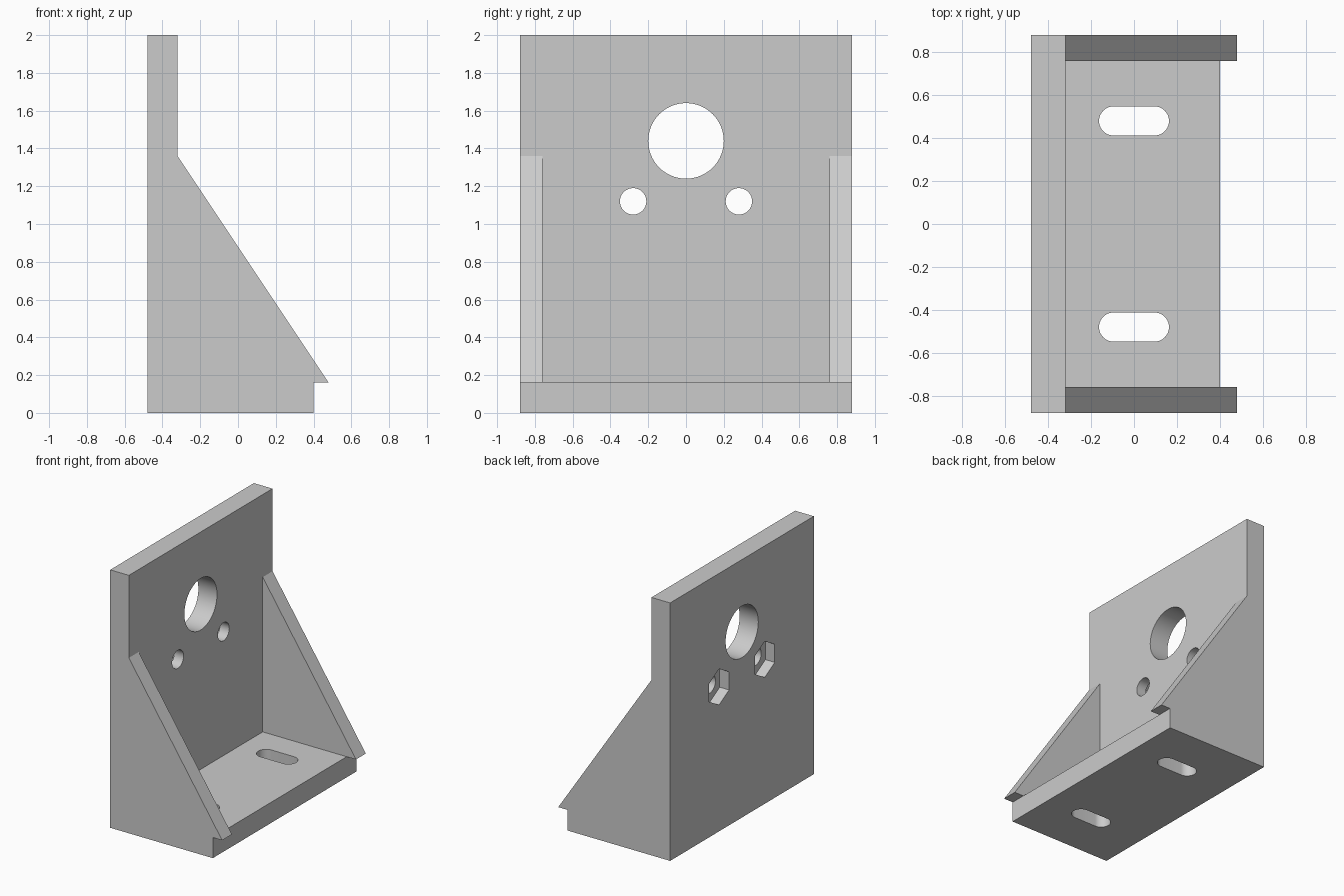
import bpy
import math
from mathutils import Vector

if "Cube" in bpy.data.objects:
    bpy.data.objects.remove(bpy.data.objects["Cube"], do_unlink=True)

WALL_BACK, WALL_FRONT = -0.48, -0.32
HALF_WIDTH, GUSSET_INNER = 0.88, 0.76
BASE_TOP = 0.16

grey = bpy.data.materials.new("plain grey")
grey.use_nodes = True
grey.diffuse_color = (0.6, 0.6, 0.6, 1)
grey.node_tree.nodes["Principled BSDF"].inputs["Base Color"].default_value = (0.6, 0.6, 0.6, 1)


def prism(name, outline, offset):
    """Closed solid made by sweeping a 3D outline along an offset."""
    n = len(outline)
    start = [Vector(p) for p in outline]
    verts = start + [p + Vector(offset) for p in start]
    faces = [list(range(n)), list(range(2 * n - 1, n - 1, -1))]
    faces += [[(i + 1) % n, i, i + n, (i + 1) % n + n] for i in range(n)]
    mesh = bpy.data.meshes.new(name)
    mesh.from_pydata(verts, [], faces)
    obj = bpy.data.objects.new(name, mesh)
    bpy.context.collection.objects.link(obj)
    mesh.materials.append(grey)
    # Consistent outward normals
    bpy.context.view_layer.objects.active = obj
    bpy.ops.object.mode_set(mode="EDIT")
    bpy.ops.mesh.select_all(action="SELECT")
    bpy.ops.mesh.normals_make_consistent(inside=False)
    bpy.ops.object.mode_set(mode="OBJECT")
    return obj


def ring(radius, sides, turn=0.0):
    return [(radius * math.cos(turn + math.tau * i / sides),
             radius * math.sin(turn + math.tau * i / sides)) for i in range(sides)]


def wall_cutter(name, y, z, radius, sides, depth, turn=0.0):
    """Cutter running from behind the wall into it by the given depth."""
    x = WALL_BACK - 0.05
    return prism(name, [(x, y + a, z + b) for a, b in ring(radius, sides, turn)],
                 (depth + 0.05, 0, 0))


def slot_cutter(name, y, radius, reach):
    """Rounded slot through the base."""
    steps = 20
    arc = [math.pi * i / steps - math.pi / 2 for i in range(steps + 1)]
    right = [(reach + radius * math.cos(t), y + radius * math.sin(t), -0.05) for t in arc]
    left = [(-px, 2 * y - py, pz) for px, py, pz in right]
    return prism(name, right + left, (0, 0, BASE_TOP + 0.1))


# Bracket body: side profile swept over the full width
profile = [(WALL_BACK, 0), (0.4, 0), (0.4, BASE_TOP), (0.48, BASE_TOP),
           (WALL_FRONT, 1.36), (WALL_FRONT, 2), (WALL_BACK, 2)]
bracket = prism("angle_bracket", [(x, -HALF_WIDTH, z) for x, z in profile],
                (0, 2 * HALF_WIDTH, 0))

# Space between the two side gussets
cutters = [prism("gusset_gap",
                 [(WALL_FRONT, -GUSSET_INNER, BASE_TOP), (0.7, -GUSSET_INNER, BASE_TOP),
                  (0.7, -GUSSET_INNER, 1.8), (WALL_FRONT, -GUSSET_INNER, 1.8)],
                 (0, 2 * GUSSET_INNER, 0))]

# Large bore, bolt holes with hexagonal nut pockets, and base slots
cutters.append(wall_cutter("main_bore", 0, 1.44, 0.2, 64, 0.25))
for side in (-1, 1):
    cutters.append(wall_cutter("bolt_hole", side * 0.28, 1.12, 0.07, 40, 0.25))
    cutters.append(wall_cutter("nut_pocket", side * 0.28, 1.12, 0.14, 6, 0.08, math.pi / 2))
    cutters.append(slot_cutter("base_slot", side * 0.48, 0.068, 0.095))

# Cut everything out and drop the cutters
bpy.context.view_layer.objects.active = bracket
for cutter in cutters:
    cutter.hide_render = True
    mod = bracket.modifiers.new(cutter.name, "BOOLEAN")
    mod.operation = "DIFFERENCE"
    mod.solver = "EXACT"
    mod.object = cutter
    bpy.ops.object.modifier_apply(modifier=mod.name)
    bpy.data.objects.remove(cutter, do_unlink=True)

# Smooth hole walls, crisp edges
bpy.ops.object.select_all(action="DESELECT")
bracket.select_set(True)
bpy.ops.object.shade_smooth_by_angle(angle=math.radians(30))
